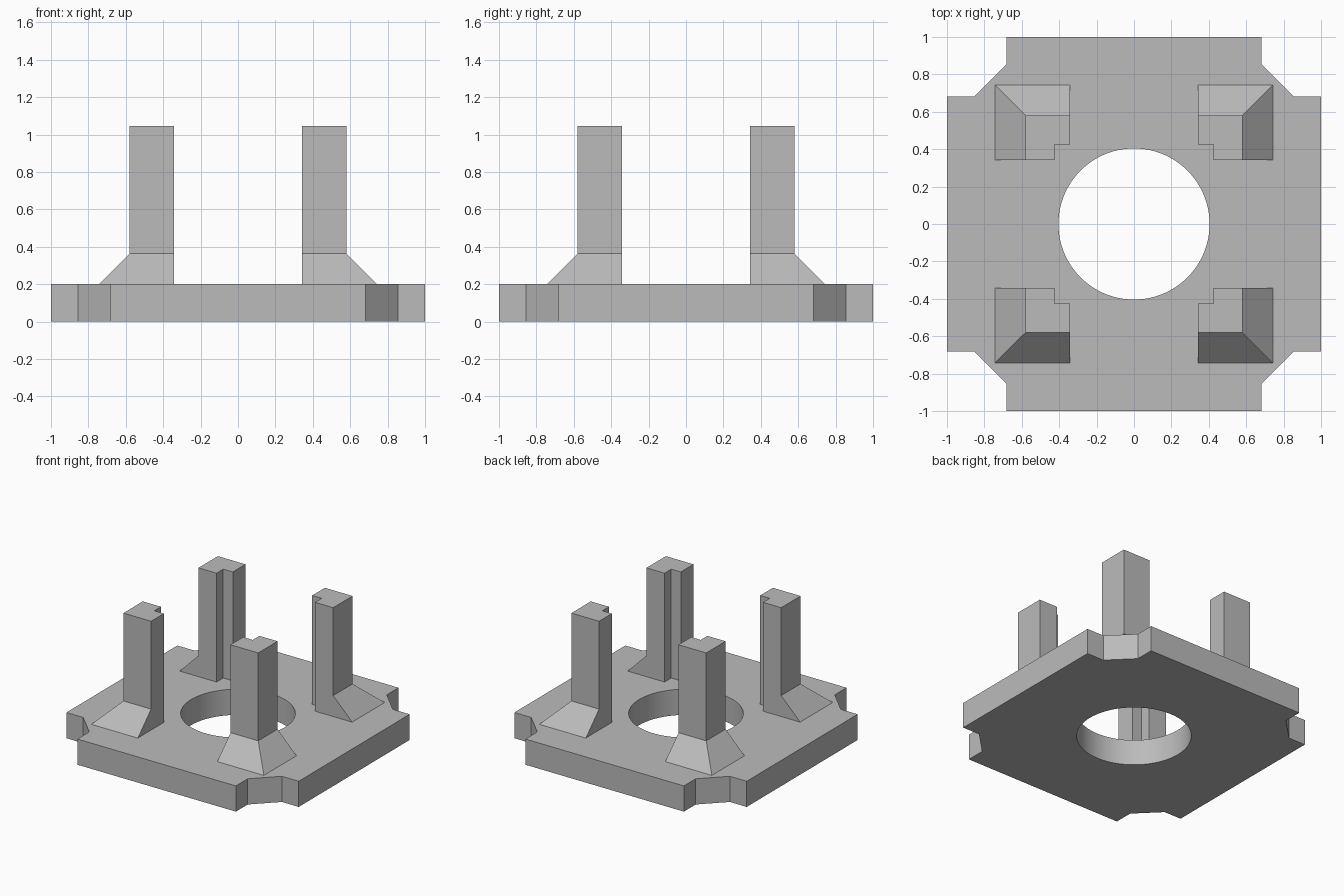
import bpy
import bmesh

if "Cube" in bpy.data.objects:
    bpy.data.objects.remove(bpy.data.objects["Cube"], do_unlink=True)

grey = bpy.data.materials.new("light grey")
grey.use_nodes = True
colour = (0.5, 0.5, 0.5, 1)
grey.diffuse_color = colour
grey.node_tree.nodes["Principled BSDF"].inputs["Base Color"].default_value = colour


def loft(name, sections):
    """Join matching (outline, height) sections into a closed solid."""
    bm = bmesh.new()
    rings = [[bm.verts.new((x, y, z)) for x, y in outline] for outline, z in sections]
    for low, high in zip(rings, rings[1:]):
        for i in range(len(low)):
            j = (i + 1) % len(low)
            bm.faces.new((low[i], low[j], high[j], high[i]))
    bm.faces.new(rings[0][::-1])
    bm.faces.new(rings[-1])
    bmesh.ops.recalc_face_normals(bm, faces=bm.faces)
    mesh = bpy.data.meshes.new(name)
    bm.to_mesh(mesh)
    bm.free()
    mesh.materials.append(grey)
    obj = bpy.data.objects.new(name, mesh)
    bpy.context.collection.objects.link(obj)
    return obj


# Square plate with notched corners, each quarter turned from the first
PLATE_TOP = 0.2
corner = [(1, 0.682), (0.855, 0.682), (0.682, 0.855), (0.682, 1)]
outline = []
for turn in range(4):
    outline += corner
    corner = [(-y, x) for x, y in corner]
plate = loft("base_plate", [(outline, 0), (outline, PLATE_TOP)])

# Round centre hole
bpy.ops.mesh.primitive_cylinder_add(vertices=96, radius=0.404, depth=1)
cutter = bpy.context.object
cutter.name = "hole_cutter"
cutter.hide_render = True
cutter.data.materials.append(grey)
hole = plate.modifiers.new("centre_hole", "BOOLEAN")
hole.operation = "DIFFERENCE"
hole.solver = "EXACT"
hole.object = cutter
bpy.ops.object.select_all(action="DESELECT")
plate.select_set(True)
bpy.context.view_layer.objects.active = plate
bpy.ops.object.modifier_apply(modifier=hole.name)
bpy.data.objects.remove(cutter, do_unlink=True)
bpy.ops.object.shade_smooth_by_angle(angle=0.5)


# Corner posts: L-shaped section on a foot sloping outwards
def post_section(outer, inner=0.342, notch=0.424):
    return [(notch, inner), (outer, inner), (outer, outer),
            (inner, outer), (inner, notch), (notch, notch)]


for x_side, x_sign in (("left", 1), ("right", -1)):
    for y_side, y_sign in (("back", 1), ("front", -1)):
        sections = [([(x * x_sign, y * y_sign) for x, y in post_section(outer)], z)
                    for outer, z in ((0.743, PLATE_TOP), (0.58, 0.363), (0.58, 1.047))]
        loft(f"{y_side}_{x_side}_post", sections)
